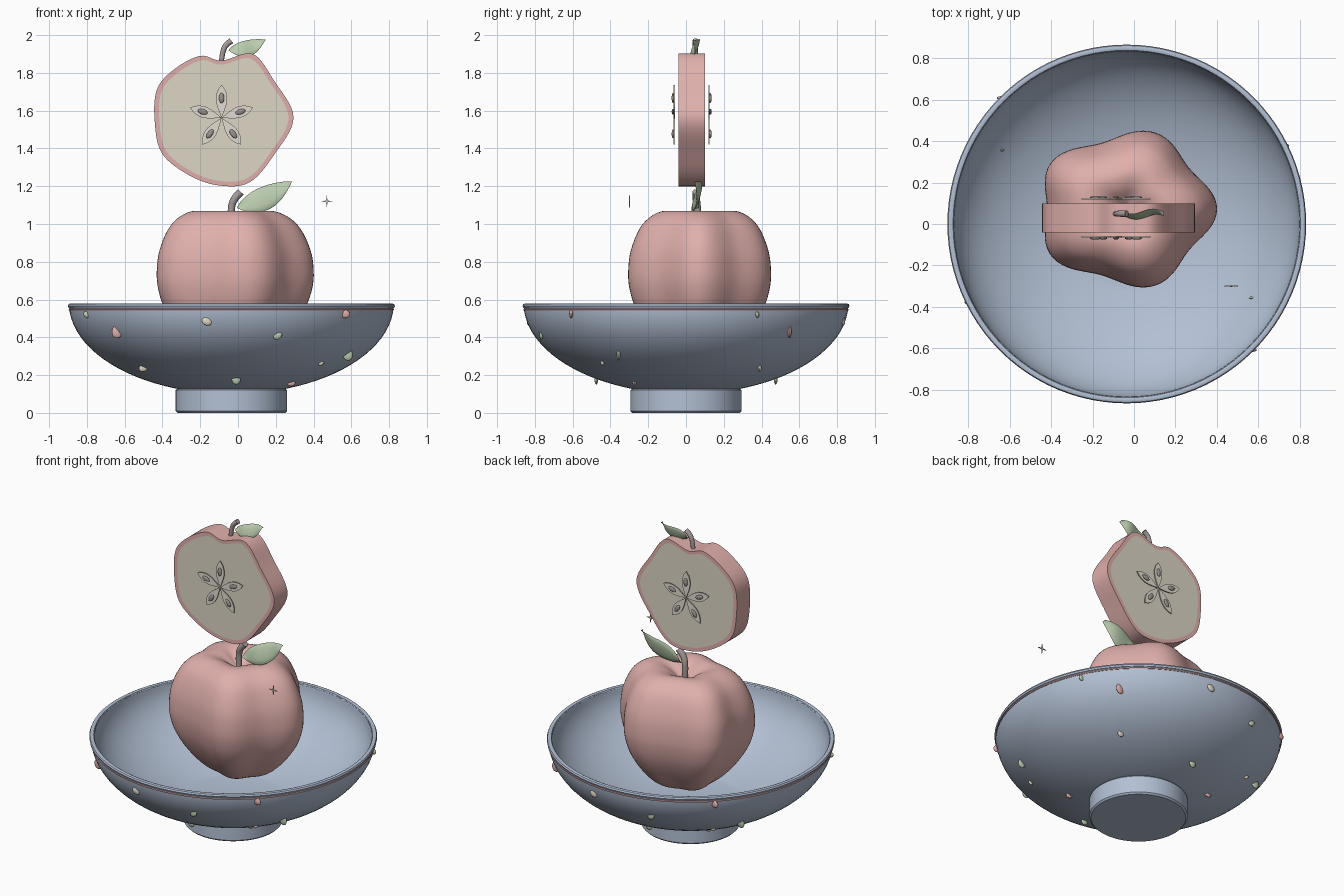
import bpy, bmesh, math
from mathutils import Vector, Matrix

if "Cube" in bpy.data.objects:
    bpy.data.objects.remove(bpy.data.objects["Cube"])


def material(name, rgb):
    m = bpy.data.materials.new(name)
    m.diffuse_color = (*rgb, 1)
    m.use_nodes = True
    m.node_tree.nodes["Principled BSDF"].inputs["Base Color"].default_value = m.diffuse_color
    return m


GLAZE = material("blue grey glaze", (0.45, 0.53, 0.66))
PINK = material("pink skin", (0.74, 0.43, 0.41))
FLESH = material("cream flesh", (0.72, 0.67, 0.56))
PALE = material("pale core", (0.76, 0.72, 0.64))
LEAF = material("soft green", (0.49, 0.60, 0.42))
STEM = material("grey brown stem", (0.38, 0.33, 0.32))
SEED = material("seed grey", (0.33, 0.29, 0.28))
BX = -0.035  # bowl axis


def finish(bm, name, mats, angle=40):
    bmesh.ops.remove_doubles(bm, verts=bm.verts, dist=1e-5)
    bmesh.ops.recalc_face_normals(bm, faces=bm.faces)
    me = bpy.data.meshes.new(name)
    bm.to_mesh(me)
    bm.free()
    for m in mats:
        me.materials.append(m)
    ob = bpy.data.objects.new(name, me)
    bpy.context.collection.objects.link(ob)
    bpy.ops.object.select_all(action='DESELECT')
    ob.select_set(True)
    bpy.context.view_layer.objects.active = ob
    bpy.ops.object.shade_smooth_by_angle(angle=math.radians(angle))
    return ob


def spline(pts, n, closed=False):
    """Catmull-Rom curve through the points."""
    pts = [Vector(p) for p in pts]
    c, out = len(pts), []
    get = (lambda i: pts[i % c]) if closed else (lambda i: pts[max(0, min(c - 1, i))])
    for i in range(c if closed else c - 1):
        a, b, d, e = (get(i + k) for k in (-1, 0, 1, 2))
        for s in range(n):
            t = s / n
            out.append(0.5 * (2 * b + (d - a) * t + (2 * a - 5 * b + 4 * d - e) * t * t
                              + (3 * b - a - 3 * d + e) * t ** 3))
    return out if closed else out + [pts[-1]]


def skin(bm, rings, mat=0):
    """Join rings of points with quads; returns the vertex rings."""
    vr = [[bm.verts.new(p) for p in r] for r in rings]
    for a, b in zip(vr, vr[1:]):
        for i in range(len(a)):
            j = (i + 1) % len(a)
            bm.faces.new((a[i], a[j], b[j], b[i])).material_index = mat
    return vr


def lathe(name, prof, mat, centre, seg=96, shape=lambda a: (1, 1), closed=False):
    rings = []
    for r, z in (prof + prof[:1] if closed else prof):
        ring = []
        for i in range(seg):
            a = 2 * math.pi * i / seg
            sx, sy = shape(a)
            ring.append((centre[0] + r * sx * math.cos(a), centre[1] + r * sy * math.sin(a), z))
        rings.append(ring)
    bm = bmesh.new()
    vr = skin(bm, rings)
    if not closed:
        bm.faces.new(vr[0])
        bm.faces.new(vr[-1])
    return finish(bm, name, [mat])


def blob(name, loc, size, mat, turn=0):
    """Flattened ellipsoid, turned in the upright plane."""
    bm = bmesh.new()
    m = Matrix.Translation(loc) @ Matrix.Rotation(turn, 4, 'Y') @ Matrix.Diagonal((*size, 1))
    bmesh.ops.create_uvsphere(bm, u_segments=16, v_segments=10, radius=1, matrix=m)
    return finish(bm, name, [mat])


# --- bowl: elliptical wall, foot, rim and painted line
def wall(r0, depth, z0, z1, n=18):
    out = []
    for i in range(n + 1):
        z = z0 + (z1 - z0) * (i / n) ** 1.5
        out.append((r0 * math.sqrt(max(0, 1 - ((0.58 - z) / depth) ** 2)), z))
    return out


outer = wall(0.86, 0.48, 0.125, 0.57)
inner = wall(0.835, 0.45, 0.16, 0.57)
lathe("bowl", outer + inner[::-1], GLAZE, (BX, 0))
lathe("bowl_foot", [(0.285, 0), (0.295, 0.01), (0.295, 0.12), (0.285, 0.13)], GLAZE, (BX, 0))


def hoop(name, r, z, wr, wz, mat):
    prof = [(r + wr * math.cos(k * math.pi / 4), z + wz * math.sin(k * math.pi / 4)) for k in range(8)]
    lathe(name, prof, mat, (BX, 0), closed=True)


hoop("bowl_rim", 0.85, 0.566, 0.016, 0.014, GLAZE)
hoop("rim_line", 0.852, 0.547, 0.01, 0.006, PINK)

# --- colour chips set in the wall, repeated by a half turn
chips = [(-0.80, 0.52, 0.020, LEAF), (-0.64, 0.43, 0.035, PINK), (-0.50, 0.24, 0.026, FLESH),
         (-0.165, 0.485, 0.027, FLESH), (-0.01, 0.18, 0.030, LEAF), (0.21, 0.41, 0.025, LEAF),
         (0.565, 0.525, 0.028, PINK), (0.58, 0.31, 0.034, LEAF), (0.44, 0.265, 0.017, FLESH),
         (0.28, 0.16, 0.024, PINK)]
for i, (x, z, s, mat) in enumerate(chips):
    r = 0.86 * math.sqrt(1 - ((0.58 - z) / 0.48) ** 2)
    y = -math.sqrt(max(0, r * r - (x - BX) ** 2))
    for side in (1, -1):
        blob("bowl_chip", (BX + side * (x - BX), side * y, z), (s, 0.010, s * 0.8), mat, side * (0.6 + i))

# --- whole apple with five soft lobes
apple = spline([(0.004, 0.36), (0.05, 0.325), (0.12, 0.31), (0.21, 0.355), (0.30, 0.45), (0.37, 0.56),
                (0.403, 0.66), (0.41, 0.75), (0.395, 0.86), (0.345, 0.975), (0.28, 1.04), (0.20, 1.07),
                (0.12, 1.055), (0.05, 1.01), (0.004, 0.98)], 4)


def lobes(a):
    k = 1 + 0.075 * math.cos(5 * a)
    return k, k * 0.885


lathe("apple", [tuple(p) for p in apple], PINK, (-0.04, 0.072), shape=lobes)

# --- apple slice: skin band, bevelled edge ring and flesh faces
outline = spline([(-0.2, 1.89), (-0.087, 1.865), (0.077, 1.90), (0.19, 1.76), (0.294, 1.563), (0.19, 1.365),
                  (0.06, 1.22), (-0.1, 1.204), (-0.257, 1.257), (-0.4, 1.37), (-0.44, 1.53),
                  (-0.43, 1.71), (-0.336, 1.82)], 8, closed=True)
SC = Vector((-0.08, 1.555))
Y0, Y1 = -0.04, 0.10


def slice_ring(k, y):
    return [(SC.x + (p.x - SC.x) * k, y, SC.y + (p.y - SC.y) * k) for p in outline]


bm = bmesh.new()
vr = skin(bm, [slice_ring(0.93, Y0), slice_ring(1, Y0), slice_ring(1, Y1), slice_ring(0.93, Y1)])
for r in (vr[0], vr[-1]):
    bm.faces.new(r).material_index = 1
finish(bm, "apple_slice", [PINK, FLESH])


def plate(name, pts, y, mat, thick=0.006):
    bm = bmesh.new()
    vr = skin(bm, [[(x, y + d, z) for x, z in pts] for d in (-thick / 2, thick / 2)])
    for r in vr:
        bm.faces.new(r)
    return finish(bm, name, [mat])


# --- star core: five pointed petals with a seed on each, both sides
CX, CZ = -0.087, 1.562
for y, out in ((Y0, -1), (Y1, 1)):
    for k in range(5):
        a = math.pi / 2 + k * 2 * math.pi / 5
        d, n = Vector((math.cos(a), math.sin(a))), Vector((-math.sin(a), math.cos(a)))
        half = [(t / 8, 0.030 * math.sin(math.pi * (t / 8) ** 1.3) ** 0.8) for t in range(9)]
        loop = half + [(t, -w) for t, w in half[-2:0:-1]]
        pts = [Vector((CX, CZ)) + d * 0.175 * t + n * w for t, w in loop]
        plate("core_petal", [tuple(p) for p in pts], y + out * 0.022, PALE)
        blob("apple_seed", (CX + d.x * 0.105, y + out * 0.028, CZ + d.y * 0.105),
             (0.027, 0.008, 0.014), SEED, -a)


# --- stems: tapered bent tubes
def tube(name, path, r0, r1, mat):
    pts = spline(path, 6)
    rings = []
    for i, p in enumerate(pts):
        t = (pts[min(i + 1, len(pts) - 1)] - pts[max(i - 1, 0)]).normalized()
        u = Vector((0, 1, 0))
        v = t.cross(u).normalized()
        r = r0 + (r1 - r0) * i / (len(pts) - 1)
        rings.append([p + r * (u * math.cos(b) + v * math.sin(b))
                      for b in (2 * math.pi * j / 12 for j in range(12))])
    bm = bmesh.new()
    vr = skin(bm, rings)
    bm.faces.new(vr[0])
    bm.faces.new(vr[-1])
    return finish(bm, name, [mat])


tube("apple_stem", [(-0.035, 0.06, 0.98), (-0.035, 0.06, 1.08), (-0.02, 0.055, 1.13), (0.015, 0.055, 1.17)],
     0.018, 0.021, STEM)
tube("slice_stem", [(-0.09, 0.05, 1.85), (-0.08, 0.05, 1.91), (-0.065, 0.05, 1.945), (-0.035, 0.05, 1.97)],
     0.013, 0.016, STEM)


# --- leaves: pointed lens section swept from base to tip
def leaf(name, base, tip, width, y, n=16):
    b, e = Vector(base), Vector(tip)
    d = (e - b).normalized()
    side = Vector((-d.y, d.x))
    rings = []
    for i in range(n + 1):
        t = i / n
        w = width * max(0.01, math.sin(math.pi * t ** 0.9)) ** 0.85
        c = b.lerp(e, t) - side * 0.018 * math.sin(math.pi * t)
        ring = []
        for j in range(12):
            a = 2 * math.pi * j / 12
            q = c + side * w * math.cos(a)
            bend = 0.012 * math.cos(a) - 0.012 * math.sin(2 * math.pi * t)
            ring.append((q.x, y + bend + 0.22 * w * math.sin(a), q.y))
        rings.append(ring)
    bm = bmesh.new()
    vr = skin(bm, rings)
    bm.faces.new(vr[0])
    bm.faces.new(vr[-1])
    return finish(bm, name, [LEAF])


leaf("apple_leaf", (-0.005, 1.085), (0.285, 1.225), 0.062, 0.058)
leaf("slice_leaf", (-0.05, 1.92), (0.145, 1.975), 0.043, 0.048)

# --- small floating four-point sparkle
star = []
for k in range(8):
    r = 0.032 if k % 2 == 0 else 0.006
    star.append((0.47 + r * math.cos(k * math.pi / 4), 1.12 + r * math.sin(k * math.pi / 4)))
plate("sparkle", star, -0.3, PALE)
